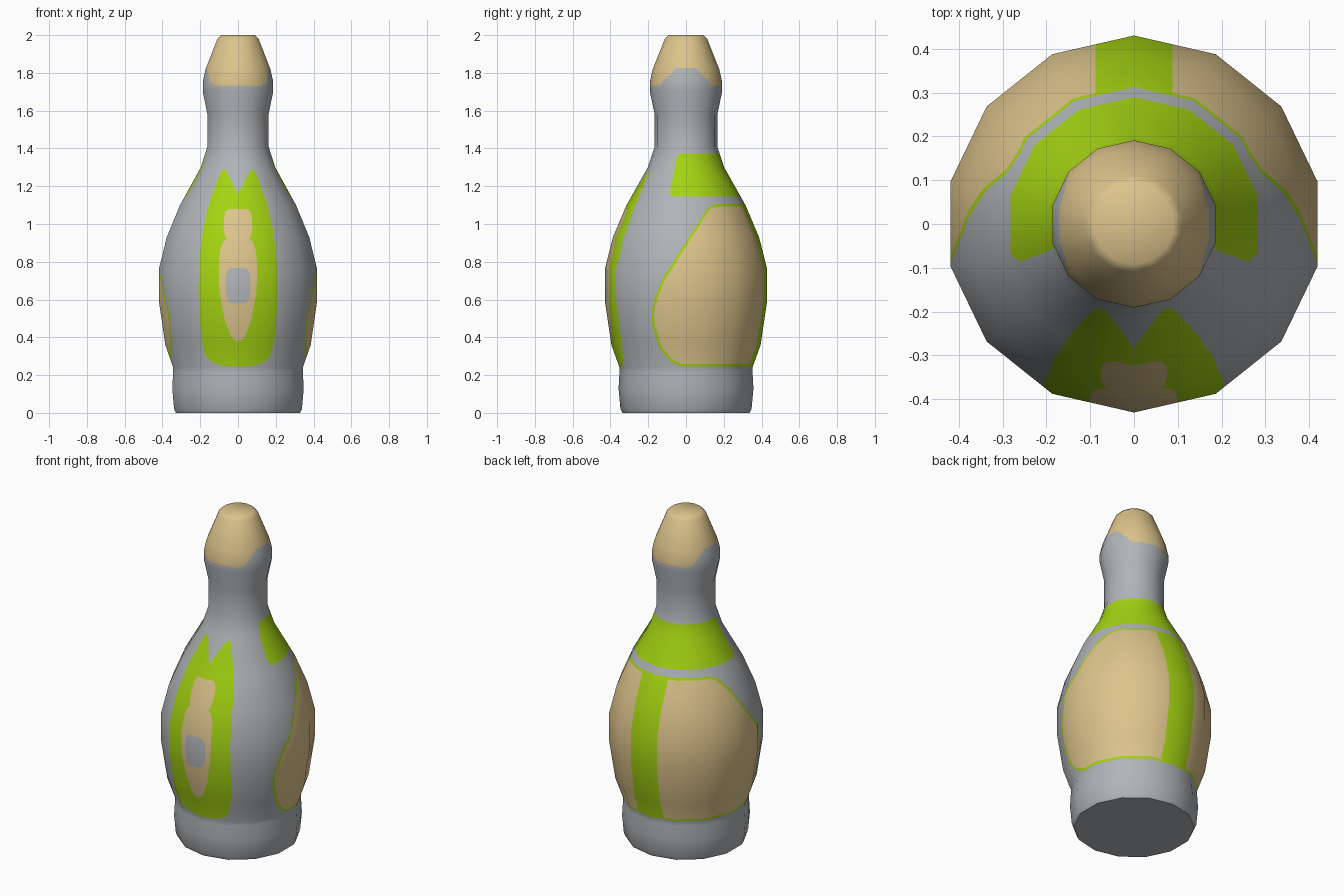
import bpy, bmesh, math
from mathutils import Vector

if "Cube" in bpy.data.objects:
    bpy.data.objects.remove(bpy.data.objects["Cube"])

SIDES = 14
# (radius, height) profile of the bottle wall
PROFILE = [(.337, 0), (.347, .02), (.357, .13), (.352, .215), (.352, .24), (.395, .36),
           (.43, .595), (.43, .76), (.387, .93), (.315, 1.10), (.202, 1.30), (.166, 1.41),
           (.166, 1.58), (.191, 1.70), (.191, 1.755), (.176, 1.82), (.112, 1.98), (.092, 2.0)]


def material(name, rgb):
    m = bpy.data.materials.new(name)
    m.diffuse_color = (*rgb, 1)
    m.use_nodes = True
    m.node_tree.nodes["Principled BSDF"].inputs["Base Color"].default_value = m.diffuse_color
    return m


GREY, GREEN, TAN = 0, 1, 2
mats = [material("grey", (.44, .46, .48)), material("lime_green", (.37, .65, .006)),
        material("tan", (.72, .55, .26))]

# lathe the body
bm = bmesh.new()
rings = []
for r, z in PROFILE:
    rings.append([bm.verts.new((r * math.sin(2 * math.pi * i / SIDES),
                                -r * math.cos(2 * math.pi * i / SIDES), z)) for i in range(SIDES)])
for a, b in zip(rings, rings[1:]):
    for i in range(SIDES):
        j = (i + 1) % SIDES
        bm.faces.new((a[i], a[j], b[j], b[i]))
bm.faces.new(rings[0][::-1])
tip = bm.verts.new((0, 0, 2.0))
for i in range(SIDES):
    bm.faces.new((rings[-1][i], rings[-1][(i + 1) % SIDES], tip))


def paint(mat, pts, axis, test=lambda c: True, inset=0, extra=()):
    """Cut a convex counter-clockwise outline (u, z) into the surface and colour it."""
    planes = list(extra)
    for (u0, z0), (u1, z1) in zip(pts, pts[1:] + pts[:1]):
        no = Vector((0, 0, u0 - u1))
        no[axis] = z1 - z0
        no.normalize()
        co = Vector((0, 0, z0))
        co[axis] = u0
        planes.append((co - no * inset, no))
    faces = [f for f in bm.faces if test(f.calc_center_median())]
    for co, no in planes:
        if not faces:
            return
        geom = set(faces)
        for f in faces:
            geom.update(f.edges)
            geom.update(f.verts)
        res = bmesh.ops.bisect_plane(bm, geom=list(geom), dist=1e-5, plane_co=co, plane_no=no)
        faces = [f for f in res["geom"] if isinstance(f, bmesh.types.BMFace)
                 and (f.calc_center_median() - co).dot(no) < 0]
    for f in faces:
        f.material_index = mat


def front(c):
    return c.y < 0 and .1 < c.z < 1.5


def mirrored(half):
    return half + [(-u, z) for u, z in reversed(half) if u > 0]


# front panel: two green halves leaving a notch at the top
half = [(0, .245), (.08, .248), (.14, .268), (.175, .31), (.195, .40), (.206, .55), (.209, .65),
        (.204, .82), (.184, .98), (.15, 1.12), (.10, 1.255), (.088, 1.28), (.074, 1.29),
        (.06, 1.275), (0, 1.155)]
paint(GREEN, half, 0, front)
paint(GREEN, [(-u, z) for u, z in reversed(half)], 0, front)

# tan emblem on the front panel, with a grey spot
paint(TAN, mirrored([(.01, .38), (.035, .40), (.07, .49), (.098, .64), (.102, .76), (.095, .86),
                     (.08, .905), (.055, .925)]), 0, front)
paint(TAN, mirrored([(.055, .915), (.07, .94), (.076, .98), (.074, 1.04), (.062, 1.07),
                     (.045, 1.08)]), 0, front)
paint(GREY, mirrored([(.035, .58), (.055, .595), (.065, .64), (.065, .725), (.055, .755),
                      (.035, .768)]), 0, front)

# side and back panels: green border and back band, tan fields
side = [(-.02, .245), (1, .245), (1, 1.105), (.16, 1.105), (.116, 1.088), (-.127, .706),
        (-.165, .61), (-.183, .53), (-.178, .46), (-.142, .345), (-.08, .27)]
paint(GREEN, side, 1, lambda c: .1 < c.z < 1.4)
for s in (1, -1):
    paint(TAN, side, 1, lambda c: .1 < c.z < 1.4, inset=.013,
          extra=[(Vector((s * .088, 0, 0)), Vector((-s, 0, 0)))])

# green collar around the back shoulder
paint(GREEN, [(-.07, 1.145), (1, 1.145), (1, 1.374), (-.03, 1.374), (-.048, 1.36), (-.086, 1.165)],
      1, lambda c: 1 < c.z < 1.6)

# tan cap, dipping lower at front and back
paint(TAN, [(-1, 1.825), (1, 1.825), (1, 3), (-1, 3)], 0, lambda c: c.z > 1.7)
paint(TAN, mirrored([(.12, 1.73), (.142, 1.745), (.155, 1.78), (.165, 1.83)]), 0,
      lambda c: 1.6 < c.z < 1.9)

me = bpy.data.meshes.new("bottle_body")
for f in bm.faces:
    f.smooth = True
bm.to_mesh(me)
bm.free()
for m in mats:
    me.materials.append(m)
ob = bpy.data.objects.new("bottle_body", me)
bpy.context.collection.objects.link(ob)

# smooth normals follow the lathe profile so the colour cuts do not show in the shading
segs = [Vector((z1 - z0, r0 - r1)).normalized()
        for (r0, z0), (r1, z1) in zip(PROFILE, PROFILE[1:])]
segs.append(Vector((0, 1)))
tilts = [segs[0]] + [(a + b).normalized() for a, b in zip(segs, segs[1:])]


def wall_normal(p):
    if math.hypot(p.x, p.y) < 1e-4:
        return Vector((0, 0, 1))
    k = 0
    while k < len(PROFILE) - 2 and p.z > PROFILE[k + 1][1]:
        k += 1
    z0, z1 = PROFILE[k][1], PROFILE[k + 1][1]
    t = tilts[k].lerp(tilts[k + 1], min(1, max(0, (p.z - z0) / (z1 - z0))))
    d = Vector((p.x, p.y, 0)).normalized() * t.x
    return Vector((d.x, d.y, t.y)).normalized()


normals = [None] * len(me.loops)
for poly in me.polygons:
    for li in poly.loop_indices:
        p = me.vertices[me.loops[li].vertex_index].co
        normals[li] = Vector((0, 0, -1)) if poly.normal.z < -.99 else wall_normal(p)
me.normals_split_custom_set(normals)
